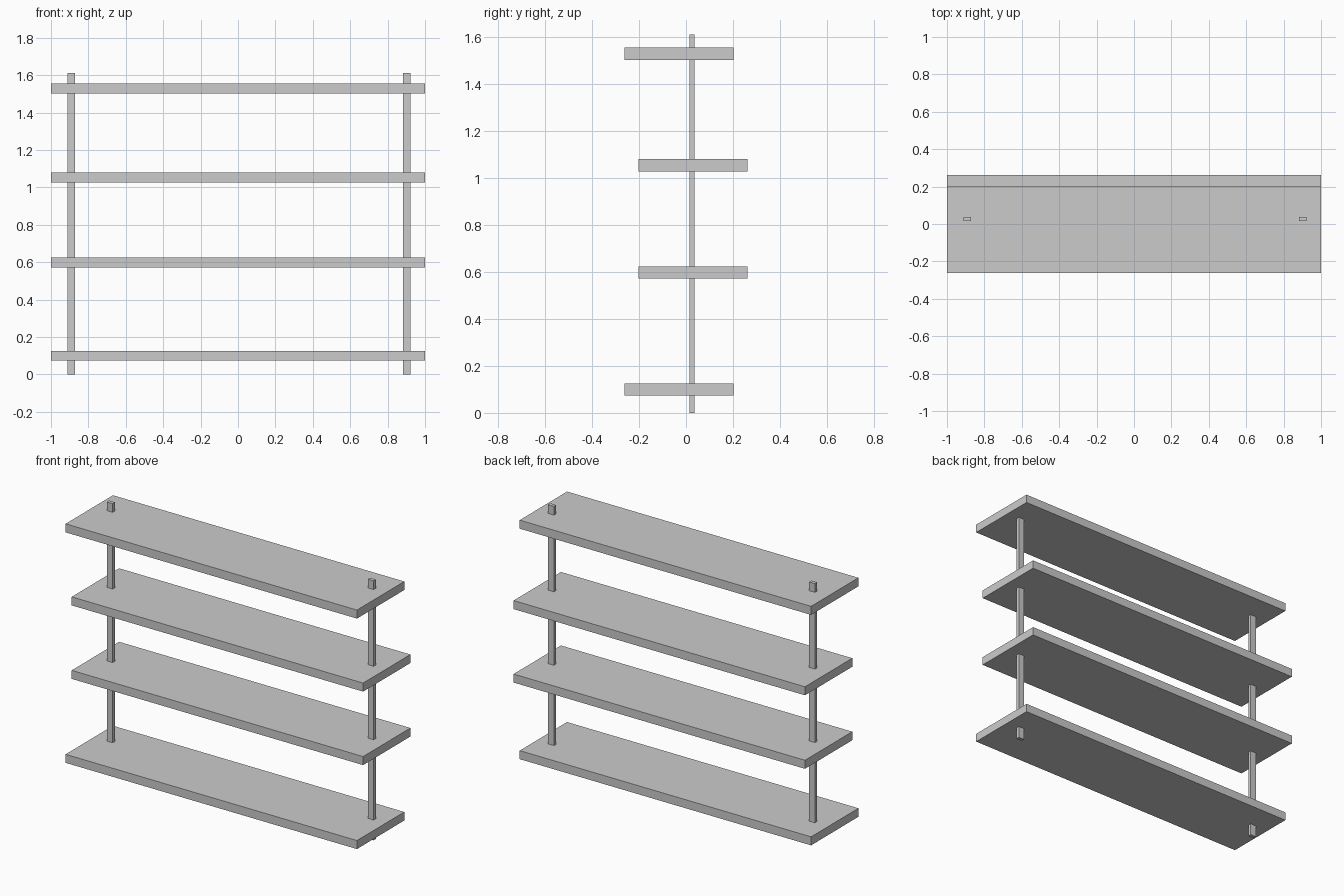
import bpy

if "Cube" in bpy.data.objects:
    bpy.data.objects.remove(bpy.data.objects["Cube"])


def box(name, x, y, z):
    """Axis-aligned box from (min, max) ranges."""
    bpy.ops.mesh.primitive_cube_add(size=1, location=[(a + b) / 2 for a, b in (x, y, z)])
    ob = bpy.context.object
    ob.name = name
    ob.scale = [b - a for a, b in (x, y, z)]
    bpy.ops.object.transform_apply(location=False, rotation=False, scale=True)
    return ob


# Shelves: outer two shifted forward, middle two shifted back
FORWARD, BACK = (-0.262, 0.202), (-0.202, 0.262)
shelves = [
    ("bottom_shelf", FORWARD, 0.073),
    ("lower_middle_shelf", BACK, 0.571),
    ("upper_middle_shelf", BACK, 1.027),
    ("top_shelf", FORWARD, 1.503),
]
for name, y, z in shelves:
    box(name, (-1, 1), y, (z, z + 0.053))

# Thin posts running through all shelves
for name, x in (("left_post", -0.891), ("right_post", 0.901)):
    box(name, (x - 0.02, x + 0.02), (0.015, 0.037), (0, 1.61))
